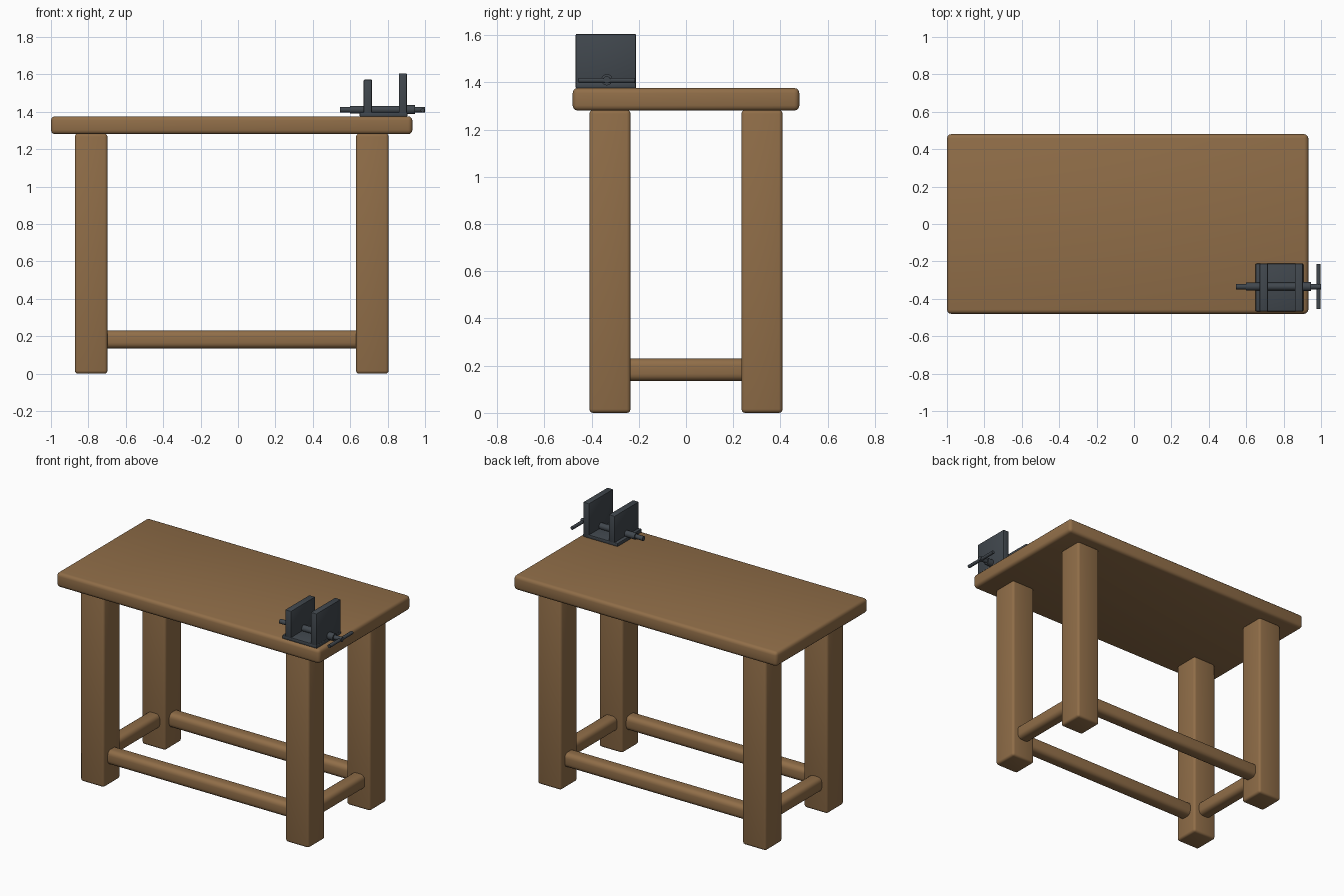
import bpy
from math import radians
from mathutils import Vector

if "Cube" in bpy.data.objects:
    bpy.data.objects.remove(bpy.data.objects["Cube"])


def make_material(name, rgb):
    mat = bpy.data.materials.new(name)
    mat.use_nodes = True
    mat.diffuse_color = (*rgb, 1)
    mat.node_tree.nodes["Principled BSDF"].inputs["Base Color"].default_value = (*rgb, 1)
    return mat


wood = make_material("brown wood", (0.28, 0.155, 0.065))
iron = make_material("dark iron", (0.052, 0.063, 0.075))


def finish(name, mat, bevel=0, segments=3):
    obj = bpy.context.object
    obj.name = name
    obj.data.materials.append(mat)
    if bevel:
        mod = obj.modifiers.new("rounded edges", 'BEVEL')
        mod.width, mod.segments = bevel, segments
        bpy.ops.object.modifier_apply(modifier=mod.name)
    bpy.ops.object.shade_smooth_by_angle(angle=radians(35))
    return obj


def box(name, low, high, mat, bevel, segments=3):
    low, high = Vector(low), Vector(high)
    bpy.ops.mesh.primitive_cube_add(size=1, location=(low + high) / 2)
    bpy.context.object.scale = high - low
    bpy.ops.object.transform_apply(location=False, rotation=False, scale=True)
    return finish(name, mat, bevel, segments)


def rod(name, start, end, radius, mat):
    start, end = Vector(start), Vector(end)
    axis = end - start
    bpy.ops.mesh.primitive_cylinder_add(
        vertices=16, radius=radius, depth=axis.length, location=(start + end) / 2,
        rotation=axis.to_track_quat('Z', 'Y').to_euler())
    return finish(name, mat)


# Table top
box("table_top", (-1, -0.48, 1.28), (0.932, 0.48, 1.376), wood, 0.022)

# Legs
leg_x = {"right": -0.785, "left": 0.718}
leg_y = {"front": -0.322, "back": 0.322}
half = 0.087
for side, x in leg_x.items():
    for end, y in leg_y.items():
        box(f"{end}_{side}_leg", (x - half, y - half, 0), (x + half, y + half, 1.283),
            wood, 0.016)

# Stretchers between the legs
low_z, high_z, rail = 0.135, 0.23, 0.047
for end, y in leg_y.items():
    box(f"{end}_stretcher", (leg_x["right"], y - rail, low_z),
        (leg_x["left"], y + rail, high_z), wood, 0.03, 4)
for side, x in leg_x.items():
    box(f"{side}_stretcher", (x - rail, leg_y["front"], low_z),
        (x + rail, leg_y["back"], high_z), wood, 0.03, 4)

# Vise body and jaws
front, back = -0.467, -0.212
box("vise_base", (0.65, front, 1.374), (0.905, back, 1.398), iron, 0.005, 2)
box("vise_fixed_jaw", (0.672, front, 1.376), (0.716, back, 1.572), iron, 0.005, 2)
box("vise_moving_jaw", (0.86, front, 1.376), (0.903, back, 1.605), iron, 0.005, 2)

# Vise screw, collars and handle
y, z = -0.335, 1.411
rod("vise_screw", (0.545, y, z), (1.0, y, z), 0.015, iron)
rod("vise_screw_sleeve", (0.6, y, z), (0.87, y, z), 0.021, iron)
rod("vise_collar", (0.9, y, z), (0.945, y, z), 0.024, iron)
rod("vise_handle", (0.987, -0.455, z - 0.003), (0.987, -0.215, z - 0.003), 0.011, iron)
